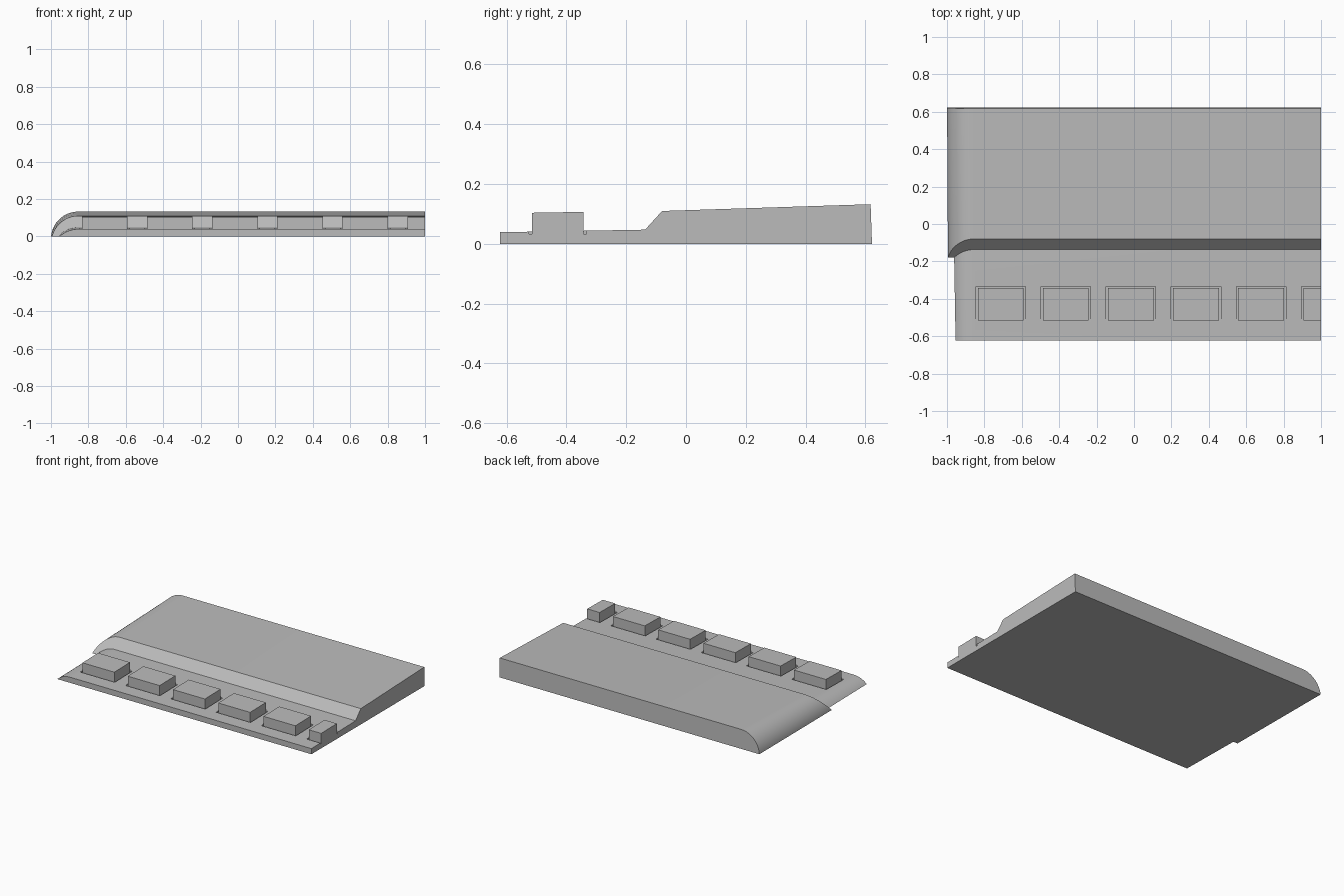
import bpy, bmesh, math
from mathutils import Vector

if "Cube" in bpy.data.objects:
    bpy.data.objects.remove(bpy.data.objects["Cube"])

grey = bpy.data.materials.new("grey")
grey.use_nodes = True
grey.diffuse_color = (0.5, 0.5, 0.5, 1)
grey.node_tree.nodes["Principled BSDF"].inputs["Base Color"].default_value = (0.5, 0.5, 0.5, 1)

R = 0.145          # radius of the rounded end
ARC_X = -0.855     # where the rounding meets the flat top
STEPS = 16


def finish(name, bm):
    bmesh.ops.recalc_face_normals(bm, faces=bm.faces)
    mesh = bpy.data.meshes.new(name)
    bm.to_mesh(mesh)
    bm.free()
    ob = bpy.data.objects.new(name, mesh)
    bpy.context.collection.objects.link(ob)
    mesh.materials.append(grey)
    return ob


def section(bm, y, h):
    """Slab cross-section of height h, rounded down to the base at -x."""
    start = math.asin((R - min(h, R)) / R)
    pts = [(1, 0), (1, h)]
    for i in range(STEPS + 1):
        a = math.pi / 2 + (start - math.pi / 2) * i / STEPS
        pts.append((ARC_X - R * math.cos(a), h - R + R * math.sin(a)))
    return [bm.verts.new((x, y, z)) for x, z in pts]


def slab(y0, h0, y1, h1):
    bm = bmesh.new()
    a, b = section(bm, y0, h0), section(bm, y1, h1)
    n = len(a)
    for i in range(n):
        j = (i + 1) % n
        bm.faces.new((a[i], a[j], b[j], b[i]))
    bm.faces.new(a)
    bm.faces.new(b)
    return bm


def cut(bm, point, normal):
    """Slice off the side the normal points to and close the hole."""
    res = bmesh.ops.bisect_plane(bm, geom=bm.verts[:] + bm.edges[:] + bm.faces[:],
                                 plane_co=point, plane_no=normal, clear_outer=True)
    edges = [e for e in res["geom_cut"] if isinstance(e, bmesh.types.BMEdge)]
    bmesh.ops.holes_fill(bm, edges=edges)


def box(name, x0, x1, y0, y1, z0, z1, tilt=0):
    bm = bmesh.new()
    bmesh.ops.create_cube(bm, size=1)
    for v in bm.verts:
        top = v.co.z > 0
        v.co = Vector((x1 if v.co.x > 0 else x0,
                       y1 if v.co.y > 0 else y0,
                       z1 + (tilt if v.co.y > 0 else 0) if top else z0))
    return finish(name, bm)


def smooth(ob):
    bpy.ops.object.select_all(action='DESELECT')
    ob.select_set(True)
    bpy.context.view_layer.objects.active = ob
    bpy.ops.object.shade_smooth_by_angle(angle=math.radians(25))


# Raised rear body with a sloping front step and a slightly leaning back
bm = slab(-0.25, 0.1045, 0.65, 0.1337)
cut(bm, (0, -0.08, 0.11), (0, -1.1, 1))
cut(bm, (0, 0.622, 0), (0, 1, 0.035))
rear = finish("rear_body", bm)
smooth(rear)

# Low front shelf
shelf = finish("front_shelf", slab(-0.622, 0.039, -0.137, 0.0475))

# Row of blocks, each standing in a shallow recess; the last runs off the end
for i in range(6):
    x = -0.835 + i * 0.348
    cutter = box("recess_cutter", x - 0.01, x + 0.255, -0.525, -0.333, 0.033, 0.1)
    mod = shelf.modifiers.new("recess", 'BOOLEAN')
    mod.operation = 'DIFFERENCE'
    mod.solver = 'EXACT'
    mod.object = cutter
    bpy.context.view_layer.objects.active = shelf
    bpy.ops.object.modifier_apply(modifier=mod.name)
    bpy.data.objects.remove(cutter)
    box(f"block_{i + 1}", x, min(x + 0.245, 1), -0.515, -0.343, 0.02, 0.104, 0.003)
smooth(shelf)
